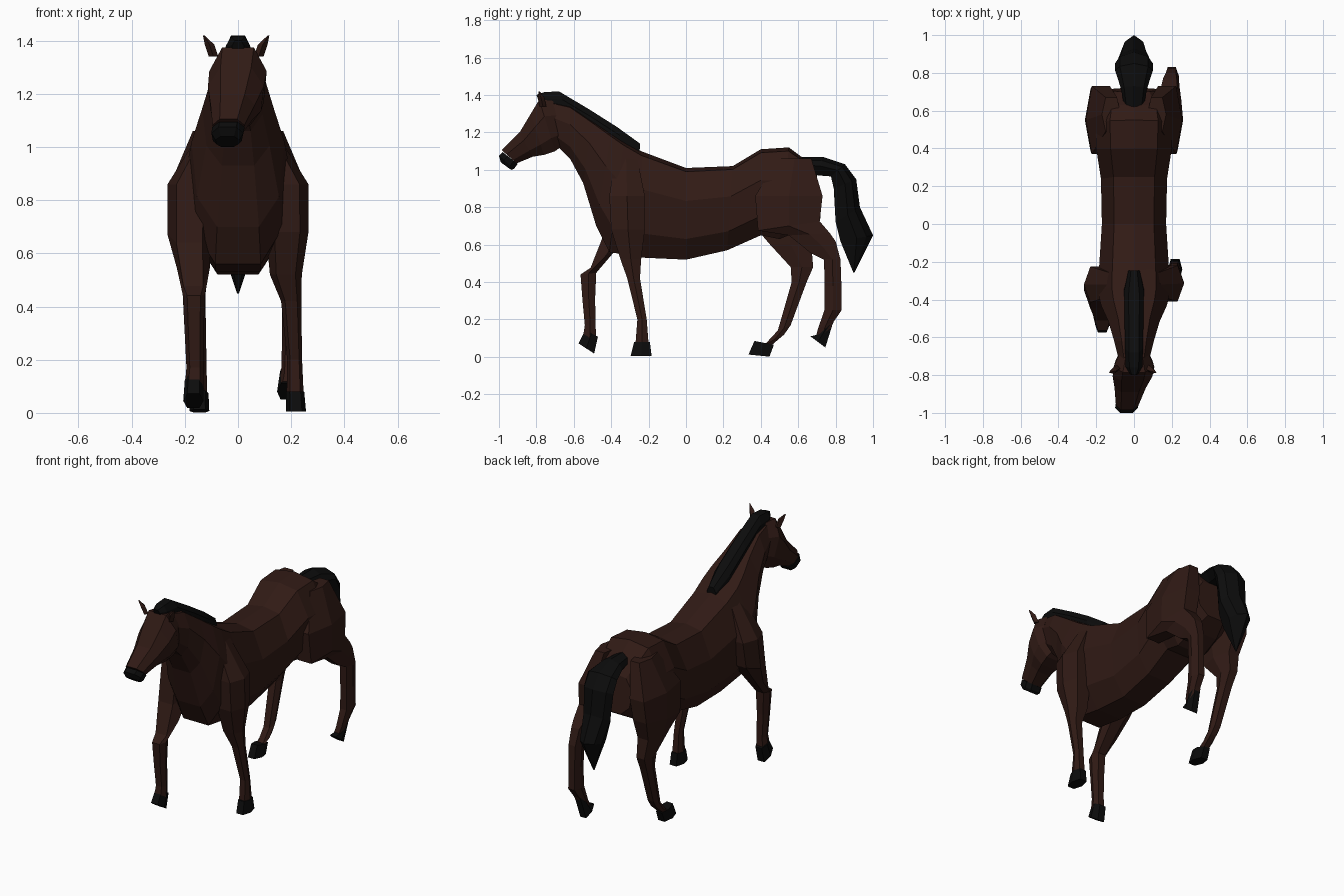
import bpy, bmesh
from mathutils import Vector


def material(name, col):
    m = bpy.data.materials.new(name)
    m.diffuse_color = (*col, 1)
    return m


COAT = material("coat", (0.030, 0.0105, 0.0075))
BLACK = material("black_hair", (0.0035, 0.0035, 0.0035))

# cross-sections as (sideways, up) factors
BARREL = [(0, 1), (.62, .92), (1, .28), (.88, -.55), (.45, -1),
          (-.45, -1), (-.88, -.55), (-1, .28), (-.62, .92)]
SKULL = [(.55, 1), (1, .35), (.9, -.5), (.5, -1),
         (-.5, -1), (-.9, -.5), (-1, .35), (-.55, 1)]
STRIP = [(.55, 1), (1, 0), (1, -1), (-1, -1), (-1, 0), (-.55, 1)]
SWITCH = [(0, 1), (.75, .6), (1, 0), (.5, -1), (-.5, -1), (-1, 0), (-.75, .6)]
LIMB = [(.6, 1), (1, 0), (.6, -1), (-.6, -1), (-1, 0), (-.6, 1)]


def loft(name, rings, mat):
    bm = bmesh.new()
    loops = [[bm.verts.new(p) for p in r] for r in rings]
    n = len(loops[0])
    for a, b in zip(loops, loops[1:]):
        for i in range(n):
            j = (i + 1) % n
            bm.faces.new((a[i], a[j], b[j], b[i]))
    bm.faces.new(loops[0])
    bm.faces.new(loops[-1])
    bmesh.ops.recalc_face_normals(bm, faces=bm.faces)
    me = bpy.data.meshes.new(name)
    bm.to_mesh(me)
    bm.free()
    me.materials.append(mat)
    ob = bpy.data.objects.new(name, me)
    bpy.context.collection.objects.link(ob)
    return ob


def profile_loft(name, shape, rows, mat):
    """rows: top y, top z, bottom y, bottom z, half width, optional centre x"""
    rings = []
    for yt, zt, yb, zb, w, *cx in rows:
        top, bot = Vector((0, yt, zt)), Vector((0, yb, zb))
        mid, half = (top + bot) / 2, (top - bot) / 2
        mid.x = cx[0] if cx else 0
        rings.append([mid + half * v + Vector((u * w, 0, 0)) for u, v in shape])
    return loft(name, rings, mat)


def limb(name, rows, mat):
    """rows: centre x, y, z, half width, half depth, optional slope along y"""
    rings = []
    for x, y, z, rx, ry, *s in rows:
        k = s[0] if s else 0
        rings.append([(x + u * rx, y + v * ry, z + v * ry * k) for u, v in LIMB])
    return loft(name, rings, mat)


# trunk and neck
profile_loft("body", BARREL, [
    (.70, .97, .72, .74, .13),
    (.63, 1.06, .62, .68, .19),
    (.55, 1.12, .50, .63, .205),
    (.40, 1.11, .40, .65, .20),
    (.25, 1.02, .22, .57, .175),
    (0, 1.01, 0, .52, .17),
    (-.24, 1.10, -.22, .53, .185),
    (-.33, 1.155, -.41, .56, .19),
    (-.40, 1.20, -.48, .70, .175),
    (-.50, 1.265, -.55, .93, .135),
    (-.62, 1.345, -.62, 1.06, .105),
    (-.74, 1.37, -.69, 1.13, .08)], COAT)

# head, turned slightly to one side
profile_loft("head", SKULL, [
    (-.71, 1.37, -.66, 1.13, .08, 0),
    (-.785, 1.375, -.70, 1.10, .108, 0),
    (-.83, 1.30, -.76, 1.08, .105, -.008),
    (-.89, 1.20, -.82, 1.07, .083, -.02),
    (-.985, 1.105, -.905, 1.035, .06, -.036)], COAT)
profile_loft("muzzle", SKULL, [
    (-.98, 1.095, -.90, 1.032, .061, -.036),
    (-1.0, 1.075, -.92, 1.005, .060, -.04),
    (-.99, 1.04, -.935, 1.0, .045, -.04)], BLACK)

# ears
for side, label in ((1, "right"), (-1, "left")):
    rings = []
    for x, y, z, r in ((.085, -.765, 1.34, .018), (.10, -.775, 1.385, .018),
                       (.122, -.785, 1.42, .003)):
        rings.append([(side * x - .007 + u * r, y + v * r, z)
                      for u, v in ((1, 0), (0, 1), (-1, 0), (0, -1))])
    loft("ear_" + label, rings, COAT)

# mane with forelock
profile_loft("mane", STRIP, [
    (-.245, 1.14, -.25, 1.08, .03),
    (-.37, 1.23, -.34, 1.14, .052),
    (-.52, 1.325, -.49, 1.24, .05),
    (-.68, 1.42, -.64, 1.33, .047),
    (-.76, 1.415, -.75, 1.35, .045),
    (-.80, 1.40, -.785, 1.365, .022)], BLACK)

# tail
profile_loft("tail", SWITCH, [
    (.62, 1.07, .66, .98, .055),
    (.73, 1.07, .71, .97, .07),
    (.85, 1.03, .775, .965, .10),
    (.91, .95, .79, .90, .10),
    (.93, .80, .80, .72, .088),
    (1.0, .65, .825, .62, .065),
    (.90, .45, .895, .45, .004)], BLACK)

# front legs: right one planted, left one lifted
limb("front_leg_right", [
    (.10, -.32, 1.06, .04, .06),
    (.18, -.315, .86, .085, .095),
    (.185, -.31, .68, .08, .09),
    (.18, -.295, .52, .06, .055),
    (.20, -.28, .42, .038, .034),
    (.213, -.235, .20, .028, .025),
    (.215, -.235, .07, .032, .035)], COAT)
limb("front_hoof_right", [
    (.215, -.235, .08, .034, .042),
    (.218, -.24, .005, .038, .056)], BLACK)
limb("front_leg_left", [
    (-.10, -.32, 1.06, .04, .06),
    (-.18, -.32, .86, .085, .095),
    (-.183, -.35, .67, .082, .095, .3),
    (-.168, -.425, .545, .062, .085, .8),
    (-.166, -.522, .445, .042, .042, .1),
    (-.165, -.52, .31, .036, .034),
    (-.162, -.512, .17, .032, .029),
    (-.165, -.515, .10, .035, .034, -.5)], COAT)
limb("front_hoof_left", [
    (-.165, -.505, .125, .035, .034, -.5),
    (-.168, -.533, .045, .038, .042, -.65)], BLACK)

# hind legs: shared thigh, right one lifted, left one planted
THIGH = [(.12, .58, 1.06, .05, .09), (.175, .55, .86, .08, .18),
         (.185, .55, .70, .075, .165, .15)]
limb("hind_leg_right", THIGH + [
    (.19, .66, .655, .06, .11, .05),
    (.195, .735, .585, .045, .065, .5),
    (.20, .782, .52, .038, .044),
    (.20, .786, .38, .034, .045),
    (.20, .786, .25, .035, .046),
    (.193, .748, .17, .03, .042, .45),
    (.185, .725, .11, .027, .028, -.3)], COAT)
limb("hind_hoof_right", [
    (.19, .750, .155, .032, .038, .9),
    (.18, .705, .08, .033, .040, -.75)], BLACK)
limb("hind_leg_left", [(-x, *rest) for x, *rest in THIGH] + [
    (-.175, .56, .60, .06, .11),
    (-.165, .62, .48, .044, .06),
    (-.16, .605, .40, .038, .04),
    (-.15, .525, .155, .032, .034, .4),
    (-.146, .475, .095, .03, .05, .5),
    (-.145, .40, .05, .025, .035, -.2)], COAT)
limb("hind_hoof_left", [
    (-.145, .418, .075, .034, .052, -.2),
    (-.145, .39, .007, .037, .056, -.1)], BLACK)
